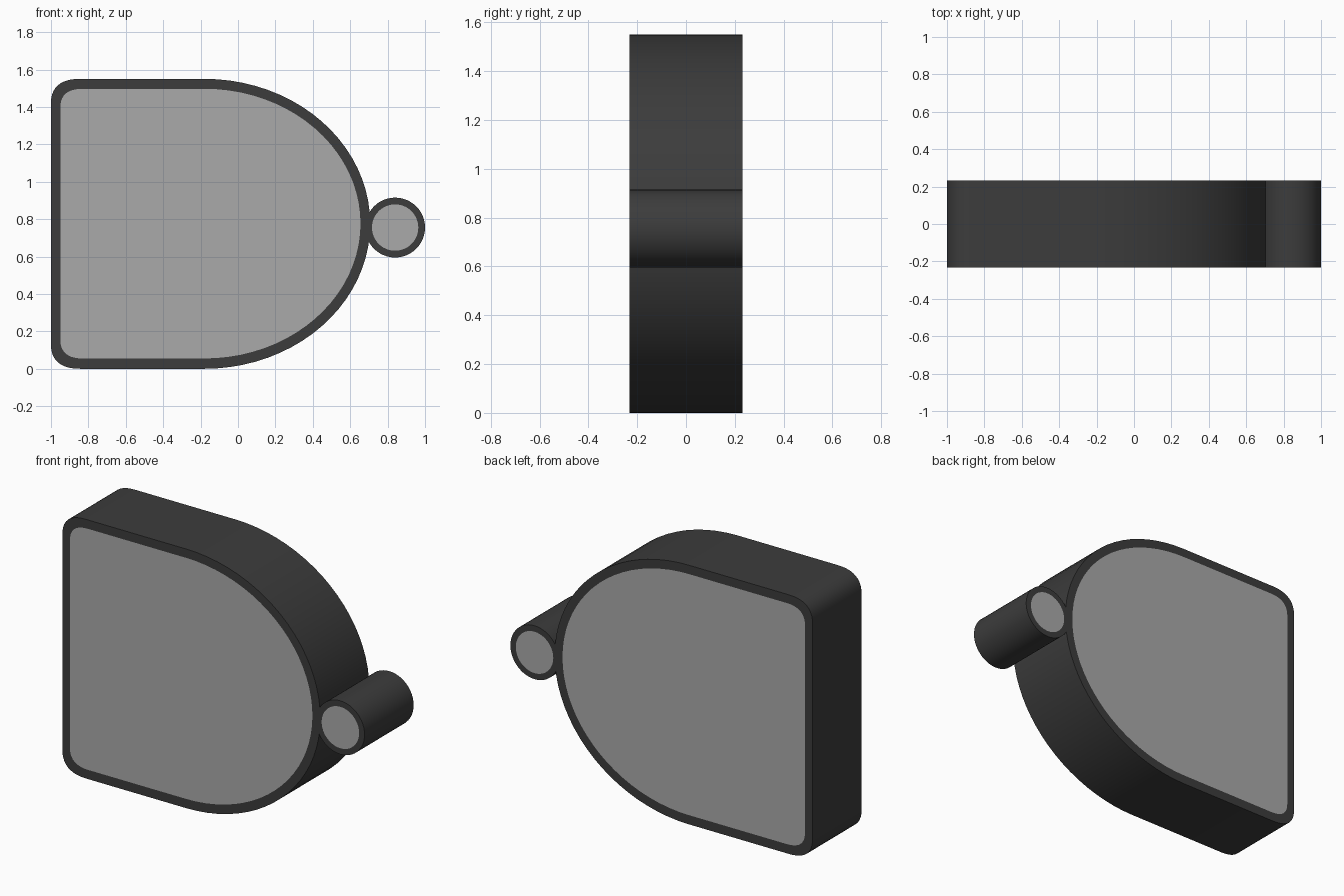
import bpy, bmesh
from math import sin, cos, pi

if "Cube" in bpy.data.objects:
    bpy.data.objects.remove(bpy.data.objects["Cube"])

D = 0.232  # half depth


def material(name, rgba):
    m = bpy.data.materials.new(name)
    m.diffuse_color = rgba
    m.use_nodes = True
    m.node_tree.nodes["Principled BSDF"].inputs["Base Color"].default_value = m.diffuse_color
    return m


dark = material("dark_casing", (0.045, 0.045, 0.045, 1))
pale = material("grey_panel", (0.4, 0.4, 0.4, 0.6))


def d_profile(x0, x1, z0, z1, c, xs=-0.18, n=40):
    """D outline: softened left corners, elliptical right end."""
    zc, h = (z0 + z1) / 2, (z1 - z0) / 2
    pts = []
    for i in range(n + 1):
        a = -pi / 2 + pi * i / n
        pts.append((xs + (x1 - xs) * cos(a), zc + h * sin(a)))

    def corner(p, q, r, k=10):
        for i in range(k + 1):
            t = i / k
            pts.append(tuple((1 - t) ** 2 * a + 2 * t * (1 - t) * b + t * t * d
                             for a, b, d in zip(p, q, r)))
    corner((x0 + c * 1.2, z1), (x0, z1), (x0, z1 - c))
    corner((x0, z0 + c), (x0, z0), (x0 + c * 1.2, z0))
    return pts


def circle(x, z, r, n=48):
    return [(x + r * cos(2 * pi * i / n), z + r * sin(2 * pi * i / n)) for i in range(n)]


def finish(bm, name, mat):
    bmesh.ops.recalc_face_normals(bm, faces=bm.faces[:])
    me = bpy.data.meshes.new(name)
    bm.to_mesh(me)
    bm.free()
    me.materials.append(mat)
    ob = bpy.data.objects.new(name, me)
    bpy.context.collection.objects.link(ob)
    bpy.ops.object.select_all(action='DESELECT')
    ob.select_set(True)
    bpy.context.view_layer.objects.active = ob
    bpy.ops.object.shade_smooth_by_angle()


def frame(name, outer, inner):
    """Hollow band with matching outer and inner outlines."""
    bm = bmesh.new()
    loops = [[bm.verts.new((x, y, z)) for x, z in pts]
             for pts, y in ((outer, -D), (outer, D), (inner, D), (inner, -D))]
    n = len(outer)
    for k in range(4):
        a, b = loops[k], loops[(k + 1) % 4]
        for i in range(n):
            j = (i + 1) % n
            bm.faces.new((a[i], a[j], b[j], b[i]))
    finish(bm, name, dark)


def panel(name, pts):
    """Solid infill, flush with the front and back of its frame."""
    bm = bmesh.new()
    a = [bm.verts.new((x, -D, z)) for x, z in pts]
    b = [bm.verts.new((x, D, z)) for x, z in pts]
    bm.faces.new(a)
    bm.faces.new(b)
    for i in range(len(pts)):
        j = (i + 1) % len(pts)
        bm.faces.new((a[i], a[j], b[j], b[i]))
    finish(bm, name, pale)


# Main D-shaped body
body_in = d_profile(-0.95, 0.655, 0.055, 1.497, 0.10)
frame("body_frame", d_profile(-1.0, 0.707, 0.0, 1.55, 0.13), body_in)
panel("body_panel", body_in)

# Small round tube on the right
tube_in = circle(0.84, 0.755, 0.124)
frame("side_tube", circle(0.84, 0.755, 0.16), tube_in)
panel("side_tube_panel", tube_in)
